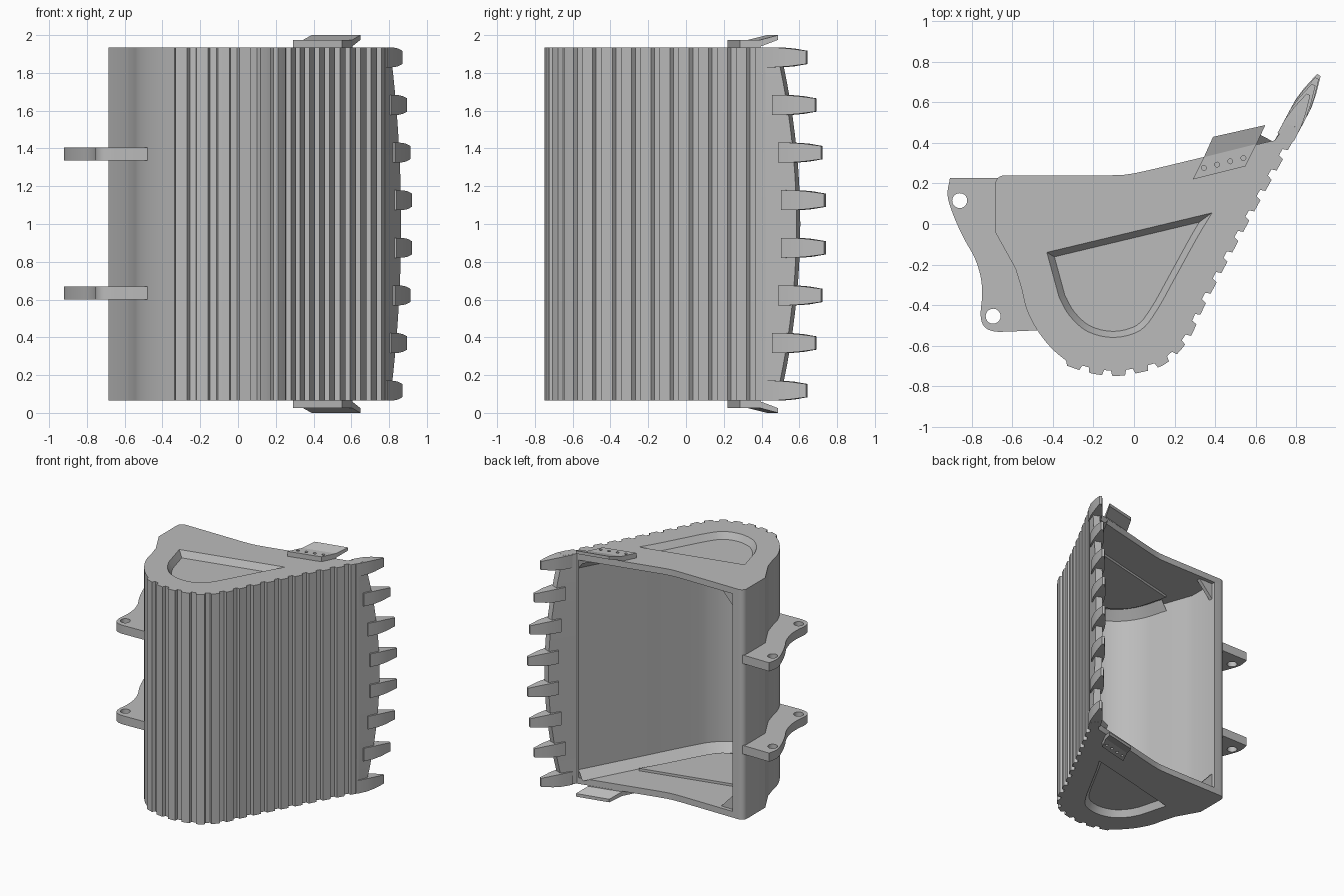
import bpy, bmesh, math
from mathutils import Vector

cube = bpy.data.objects.get("Cube")
if cube:
    bpy.data.objects.remove(cube, do_unlink=True)

steel = bpy.data.materials.new("plain_grey_steel")
steel.use_nodes = True
steel.diffuse_color = (0.5, 0.5, 0.5, 1)
steel.node_tree.nodes["Principled BSDF"].inputs["Base Color"].default_value = (0.5, 0.5, 0.5, 1)
parts = []


def add_object(name, bm):
    bmesh.ops.remove_doubles(bm, verts=bm.verts, dist=0.0005)
    bmesh.ops.recalc_face_normals(bm, faces=bm.faces)
    mesh = bpy.data.meshes.new(name)
    bm.to_mesh(mesh)
    bm.free()
    mesh.materials.clear()
    mesh.materials.append(steel)
    obj = bpy.data.objects.new(name, mesh)
    bpy.context.collection.objects.link(obj)
    parts.append(obj)


def prism(name, loops, z0, z1):
    """Filled outline (first loop) with holes (other loops), from z0 to z1."""
    curve = bpy.data.curves.new(name, 'CURVE')
    curve.dimensions = '2D'
    curve.fill_mode = 'BOTH'
    curve.extrude = abs(z1 - z0) / 2
    for loop in loops:
        spline = curve.splines.new('POLY')
        spline.points.add(len(loop) - 1)
        for point, co in zip(spline.points, loop):
            point.co = (co[0], co[1], 0, 1)
        spline.use_cyclic_u = True
    helper = bpy.data.objects.new(name + "_helper", curve)
    mesh = bpy.data.meshes.new_from_object(helper)
    bm = bmesh.new()
    bm.from_mesh(mesh)
    bmesh.ops.translate(bm, verts=bm.verts, vec=(0, 0, (z0 + z1) / 2))
    bpy.data.objects.remove(helper)
    bpy.data.curves.remove(curve)
    bpy.data.meshes.remove(mesh)
    add_object(name, bm)


def loft(name, rings, closed=True, caps=True):
    """Skin a list of equal-length rings of 3D points."""
    bm = bmesh.new()
    rows = [[bm.verts.new(p) for p in ring] for ring in rings]
    n = len(rows[0])
    for a, b in zip(rows, rows[1:]):
        for i in range(n if closed else n - 1):
            j = (i + 1) % n
            bm.faces.new((a[i], a[j], b[j], b[i]))
    if caps:
        bm.faces.new(rows[0])
        bm.faces.new(rows[-1])
    add_object(name, bm)


def smooth_path(points, steps=5):
    """Catmull-Rom curve through the points."""
    p = [Vector(q) for q in points]
    p = [2 * p[0] - p[1]] + p + [2 * p[-1] - p[-2]]
    out = []
    for a, b, c, d in zip(p, p[1:], p[2:], p[3:]):
        for k in range(steps):
            t = k / steps
            out.append(0.5 * (2 * b + (c - a) * t + (2 * a - 5 * b + 4 * c - d) * t * t
                              + (3 * b - a - 3 * c + d) * t ** 3))
    return out + [p[-2]]


def offset(path, dist, closed=False):
    """Mitred offset of a path to the right of its direction."""
    out, n = [], len(path)
    for i, p in enumerate(path):
        before = p - path[i - 1] if closed or i else path[1] - p
        after = path[(i + 1) % n] - p if closed or i < n - 1 else before
        n1, n2 = [Vector((v.y, -v.x)).normalized() for v in (before, after)]
        out.append(p + (n1 + n2) * dist / (1 + n1.dot(n2)))
    return out


def at_z(path, z):
    return [(p[0], p[1], z) for p in path]


def circle(x, y, r, n=20):
    return [(x + r * math.cos(2 * math.pi * k / n), y + r * math.sin(2 * math.pi * k / n))
            for k in range(n)]


def along(path, distance):
    """Point and right-hand normal at a distance along the path."""
    for a, b in zip(path, path[1:]):
        length = (b - a).length
        if distance <= length or b is path[-1]:
            d = (b - a).normalized()
            return a + d * distance, Vector((d.y, -d.x))
        distance -= length


def mirrored(z, top):
    return 2 - z if top else z


# Corrugated outer back, from the lip around the bottom
crest = smooth_path([(.79, .42), (.56, 0), (.36, -.38), (.27, -.57), (.155, -.69),
                     (.02, -.735), (-.1, -.75), (-.22, -.735), (-.33, -.70)], 8)
total = sum((b - a).length for a, b in zip(crest, crest[1:]))
RIBS = 16
pitch = total / (RIBS - 0.45)
ribbed = []
for k in range(RIBS):
    for share, depth in ((0, 0), (.27, 0), (.55, 0), (.62, .026), (.93, .026)):
        if k == RIBS - 1 and share > .55:
            continue
        p, normal = along(crest, min((k + share) * pitch, total))
        ribbed.append(p + normal * depth)

# Smooth rear wall, rounded rear corner and opening edge
rear = smooth_path([(-.335, -.675), (-.41, -.61), (-.48, -.52), (-.53, -.42), (-.555, -.32), (-.585, -.22)], 4)
corner = [Vector((-.64 + .045 * math.cos(a), .195 + .045 * math.sin(a)))
          for a in (math.pi * (1 - k / 12) for k in range(7))]
rim = smooth_path([(-.12, .24), (0, .25), (.3, .32), (.68, .41)], 4)
back = ribbed + rear + [Vector((-.685, -.04))] + corner
outline = back + rim

# Inside face of the shell, from the rear rim to the lip
inner = [Vector((-.585, .24))] + smooth_path(
    [(-.585, -.02), (-.51, -.23), (-.45, -.42), (-.36, -.56), (-.24, -.645), (-.1, -.67),
     (.04, -.64), (.15, -.55), (.24, -.41), (.46, 0), (.68, .41)], 5)
prism("bucket_shell", [back + inner], .115, 1.885)

# Side plates with a sunken D-shaped panel, inside fillets and corner gussets
panel = [Vector((-.43, -.14))] + smooth_path(
    [(.385, .055), (.31, -.07), (.2, -.27), (.11, -.43), (.03, -.525), (-.1, -.56),
     (-.23, -.53), (-.32, -.45), (-.37, -.36)], 4)
sunken = offset(panel, .03, closed=True)
fillet = inner[6:]
for top in (False, True):
    side = "upper" if top else "lower"
    outer_z, inner_z = mirrored(.065, top), mirrored(.115, top)
    prism(side + "_side_plate", [outline, panel], outer_z, inner_z)
    loft(side + "_panel_slope", [at_z(panel, outer_z), at_z(sunken, inner_z)], caps=False)
    prism(side + "_panel_floor", [panel], inner_z, mirrored(.135, top))
    loft(side + "_inside_fillet", [at_z(fillet, mirrored(.18, top)),
                                   at_z(offset(fillet, -.065), mirrored(.114, top))],
         closed=False, caps=False)
    gusset = [(-.59, mirrored(.11, top)), (-.46, mirrored(.11, top)), (-.59, mirrored(.25, top))]
    loft(side + "_corner_gusset", [[(x, y, z) for x, z in gusset] for y in (.18, .21)])

    # Bolted side cutter, flaring outwards past the opening edge
    base = [(.29, .22), (.55, .285), (.605, .395), (.345, .33)]
    bolts = [circle(.345 + .065 * k, .277 + .016 * k, .012, 12) for k in range(4)]
    prism(side + "_side_cutter", [base] + bolts, mirrored(.066, top), mirrored(.025, top))
    loft(side + "_cutter_flare", [
        [(.345, .33, mirrored(.025, top)), (.605, .395, mirrored(.025, top)),
         (.605, .395, mirrored(.06, top)), (.345, .33, mirrored(.06, top))],
        [(.39, .43, mirrored(0, top)), (.648, .488, mirrored(0, top)),
         (.648, .488, mirrored(.025, top)), (.39, .43, mirrored(.025, top))]])

# Curved cutting lip
reach = Vector((.47, .88))
across = Vector((.88, -.47))


def bow(z):
    return reach * .125 * (1 - ((z - 1) / .935) ** 2)


stations = [.065 + 1.87 * k / 20 for k in range(21)]
loft("cutting_lip", [at_z([Vector((.685, .40)), Vector((.78, .40)),
                           Vector((.805, .475)) + bow(z), Vector((.755, .495)) + bow(z)], z)
                     for z in stations])

# Eight tapered teeth
for k in range(8):
    z = .118 + 1.764 * k / 7
    rings = []
    for t, thick, wide in ((-.05, .045, .053), (.03, .044, .052), (.10, .033, .047), (.19, .01, .035)):
        c = Vector((.765, .46)) + bow(z) + reach * t
        a, b = c - across * thick, c + across * thick
        rings.append(at_z([a, b], z - wide) + at_z([b, a], z + wide))
    loft("tooth_%d" % (k + 1), rings)

# Two mounting lugs with pin holes
lug = smooth_path([(-.48, -.525), (-.60, -.53), (-.69, -.53), (-.74, -.505), (-.757, -.45), (-.75, -.36),
                   (-.755, -.27), (-.785, -.17), (-.84, -.07), (-.89, .04), (-.92, .14), (-.908, .228)], 4)
lug += [(-.62, .228), (-.64, -.03), (-.55, -.24), (-.47, -.50)]
for name, z in (("lower_mounting_lug", .60), ("upper_mounting_lug", 1.335)):
    prism(name, [lug, circle(-.86, .115, .037), circle(-.695, -.455, .037)], z, z + .07)

# Smooth curved faces, keep the edges sharp
for obj in bpy.context.selected_objects:
    obj.select_set(False)
for obj in parts:
    obj.select_set(True)
bpy.context.view_layer.objects.active = parts[0]
bpy.ops.object.shade_smooth_by_angle(angle=math.radians(25))
